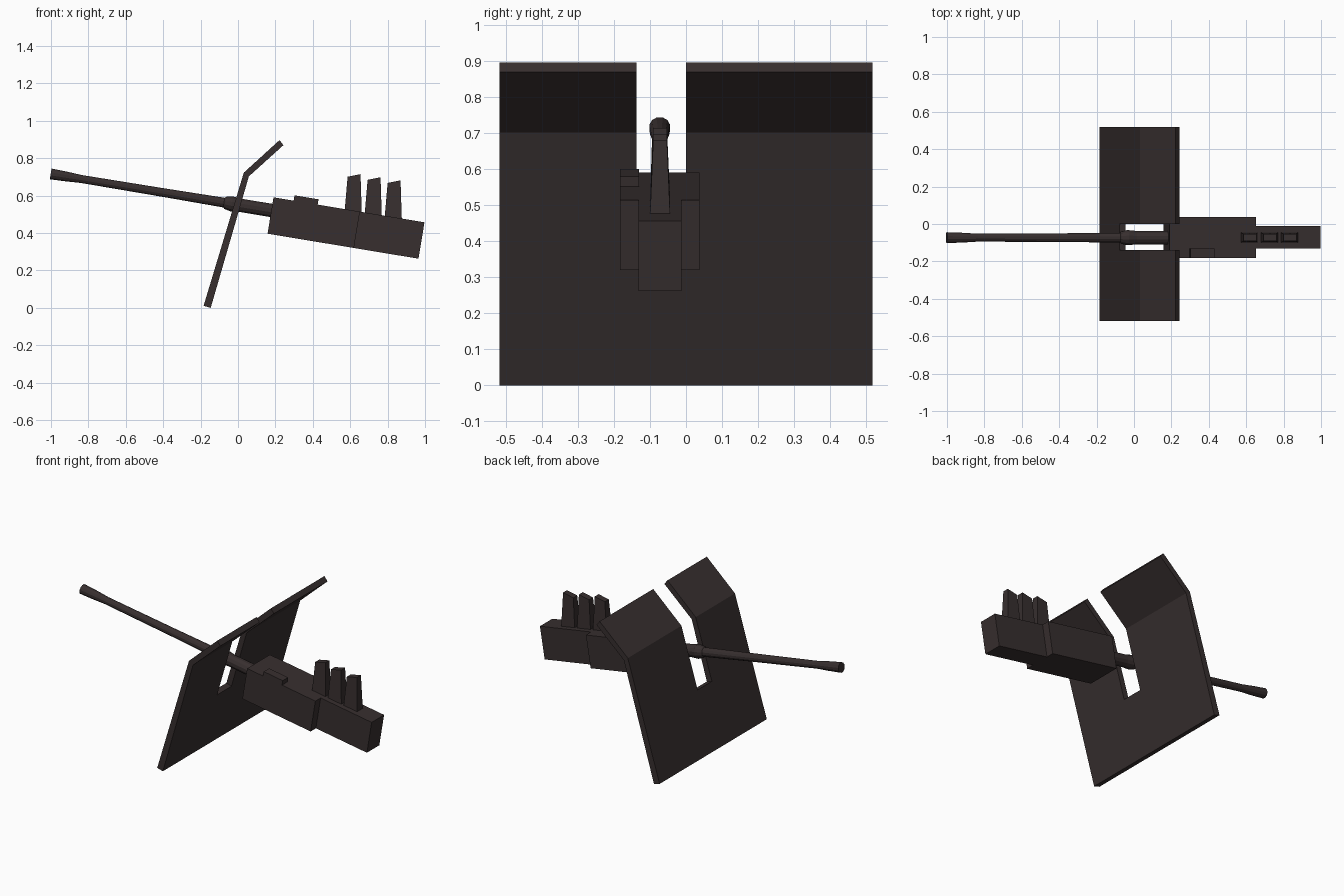
import bpy, bmesh, math
from mathutils import Vector, Matrix

if "Cube" in bpy.data.objects:
    bpy.data.objects.remove(bpy.data.objects["Cube"])

mat = bpy.data.materials.new("dark gunmetal")
mat.diffuse_color = (0.038, 0.028, 0.028, 1)
mat.use_nodes = True
mat.node_tree.nodes["Principled BSDF"].inputs["Base Color"].default_value = mat.diffuse_color

# Gun frame: origin at the receiver's top front edge, u runs backwards, v upwards
TILT = math.atan(0.1655)
GUN = Matrix.Translation((0.19, -0.073, 0.591)) @ Matrix.Rotation(TILT, 4, 'Y')


def finish(bm, name):
    bmesh.ops.recalc_face_normals(bm, faces=bm.faces)
    me = bpy.data.meshes.new(name)
    bm.to_mesh(me)
    bm.free()
    me.materials.append(mat)
    ob = bpy.data.objects.new(name, me)
    bpy.context.collection.objects.link(ob)
    return ob


def prism(name, profile, y0, y1):
    """Extrude an x-z profile along y."""
    bm = bmesh.new()
    f = bm.faces.new([bm.verts.new((x, y0, z)) for x, z in profile])
    ext = bmesh.ops.extrude_face_region(bm, geom=[f])['geom']
    bmesh.ops.translate(bm, vec=(0, y1 - y0, 0),
                        verts=[v for v in ext if isinstance(v, bmesh.types.BMVert)])
    return finish(bm, name)


def gun_box(name, u0, u1, y0, y1, v0, v1):
    """Box aligned with the tilted gun, y relative to the gun's centre."""
    bm = bmesh.new()
    bmesh.ops.create_cube(bm, size=1)
    for v in bm.verts:
        v.co = GUN @ Vector((u1 if v.co.x > 0 else u0, y1 if v.co.y > 0 else y0,
                             v1 if v.co.z > 0 else v0))
    return finish(bm, name)


# Bent shield with a slot cut from the top
shield = prism("shield", [(-0.184, 0.011), (0.031, 0.723), (0.222, 0.897),
                          (0.243, 0.870), (0.058, 0.703), (-0.146, 0)], -0.518, 0.518)
cutter = prism("slot_cutter", [(-0.3, 0.427), (0.4, 0.215), (0.4, 1.1), (-0.3, 1.1)], -0.138, 0.0)
mod = shield.modifiers.new("slot", 'BOOLEAN')
mod.object = cutter
mod.operation = 'DIFFERENCE'
mod.solver = 'EXACT'
bpy.context.view_layer.objects.active = shield
bpy.ops.object.modifier_apply(modifier="slot")
bpy.data.objects.remove(cutter)

# Receiver blocks and side latch
gun_box("receiver", 0, 0.468, -0.110, 0.110, -0.197, 0)
gun_box("rear_block", 0.468, 0.818, -0.059, 0.061, -0.197, 0)
gun_box("side_latch", 0.109, 0.239, -0.110, -0.058, -0.01, 0.029)

# Barrel with muzzle flare, collar and sleeve
SIDES = 12
bm = bmesh.new()
rings = []
for u, r in [(-1.196, 0.030), (-1.11, 0.027), (-1.03, 0.022), (-0.58, 0.024), (-0.257, 0.027),
             (-0.25, 0.034), (-0.215, 0.042), (-0.17, 0.037), (0.01, 0.037)]:
    rings.append([bm.verts.new(GUN @ Vector((u, r * math.cos(a), -0.071 + r * math.sin(a))))
                  for a in (2 * math.pi * (i + 0.5) / SIDES for i in range(SIDES))])
for a, b in zip(rings, rings[1:]):
    for i in range(SIDES):
        j = (i + 1) % SIDES
        bm.faces.new((a[i], a[j], b[j], b[i]))
bm.faces.new(rings[0])
bm.faces.new(rings[-1])
finish(bm, "barrel")

# Three tapered upright grips with slanted tops
for n in range(3):
    bm = bmesh.new()
    dx, dz = 0.107 * n, -0.0165 * n
    prof = [(0.570, 0.515, 0.028), (0.662, 0.500, 0.028),
            (0.655, 0.715, 0.019), (0.586, 0.701, 0.019)]
    left, right = [[bm.verts.new((x + dx, -0.072 + s * h, z + dz)) for x, z, h in prof]
                   for s in (-1, 1)]
    bm.faces.new(left)
    bm.faces.new(right)
    for i in range(4):
        j = (i + 1) % 4
        bm.faces.new((left[i], left[j], right[j], right[i]))
    finish(bm, f"grip_{n + 1}")
